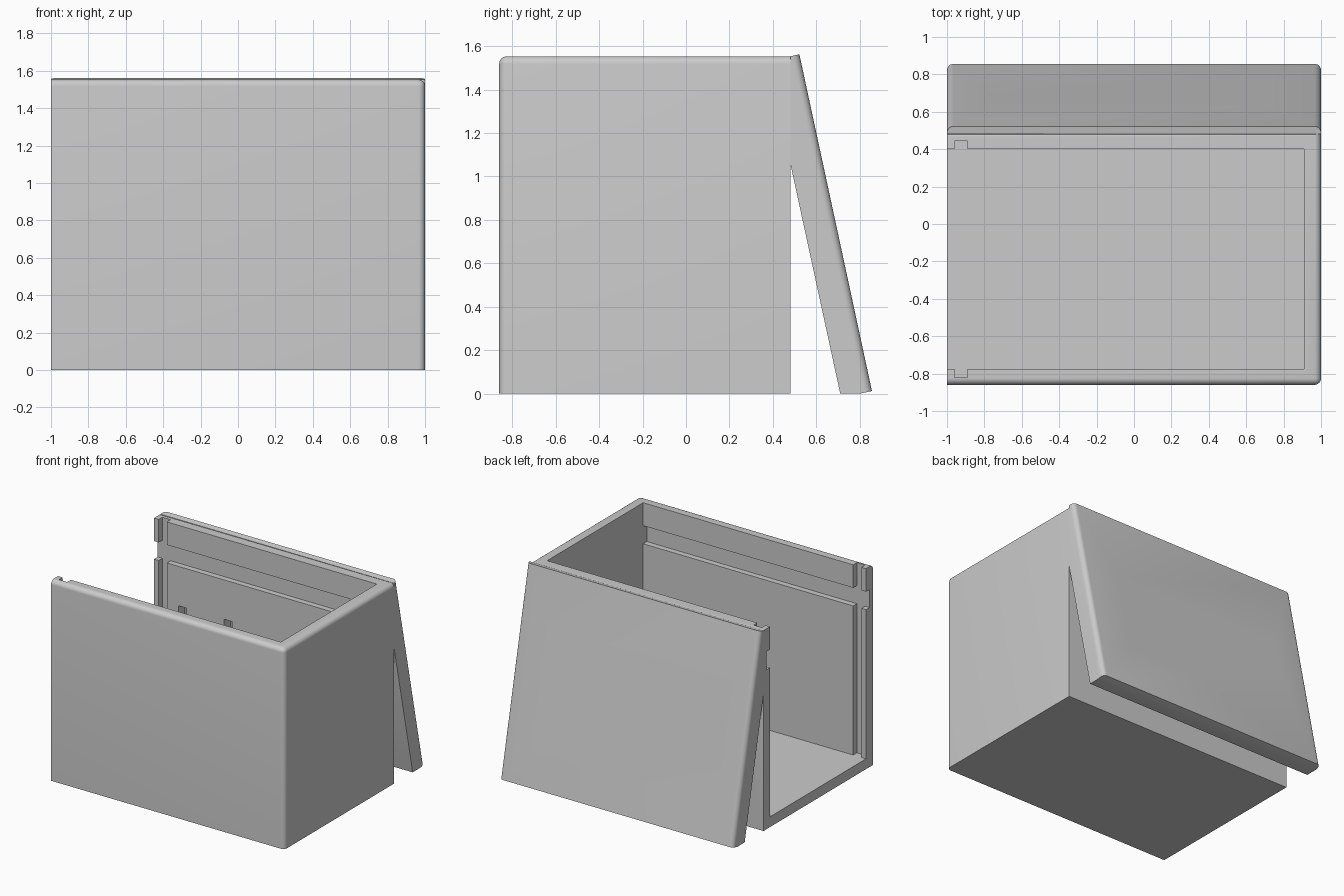
import bpy, bmesh, math
from mathutils import Matrix, Vector

cube = bpy.data.objects.get("Cube")
if cube:
    bpy.data.objects.remove(cube)

grey = bpy.data.materials.new("plain grey")
grey.use_nodes = True
colour = (0.6, 0.6, 0.6, 1)
grey.diffuse_color = colour
grey.node_tree.nodes["Principled BSDF"].inputs["Base Color"].default_value = colour

# Overall sizes
FRONT, BACK, TOP = -0.86, 0.48, 1.553
IN_FRONT, IN_BACK, IN_SIDE, FLOOR = -0.775, 0.40, 0.91, 0.08


def finish(bm, name):
    bmesh.ops.recalc_face_normals(bm, faces=bm.faces)
    mesh = bpy.data.meshes.new(name)
    bm.to_mesh(mesh)
    bm.free()
    mesh.materials.append(grey)
    ob = bpy.data.objects.new(name, mesh)
    bpy.context.collection.objects.link(ob)
    return ob


def add_box(bm, x, y, z):
    verts = bmesh.ops.create_cube(bm, size=1)["verts"]
    for v in verts:
        v.co = [r[0] + (c + 0.5) * (r[1] - r[0]) for c, r in zip(v.co, (x, y, z))]
    return verts


def box(x, y, z, matrix=None):
    bm = bmesh.new()
    add_box(bm, x, y, z)
    if matrix:
        bm.transform(matrix)
    return finish(bm, "cutter")


def bevel(bm, rule, width):
    edges = [e for e in bm.edges if rule(*[v.co for v in e.verts])]
    bmesh.ops.bevel(bm, geom=edges, offset=width, segments=6, profile=0.5, affect='EDGES')


def cut(ob, cutters):
    for c in cutters:
        c.hide_render = True
        mod = ob.modifiers.new("cut", 'BOOLEAN')
        mod.operation, mod.solver, mod.object = 'DIFFERENCE', 'EXACT', c
    bpy.context.view_layer.update()
    result = bpy.data.meshes.new_from_object(ob.evaluated_get(bpy.context.evaluated_depsgraph_get()))
    ob.modifiers.clear()
    ob.data = result
    for c in cutters:
        bpy.data.objects.remove(c)


def smooth(ob):
    bpy.ops.object.select_all(action='DESELECT')
    ob.select_set(True)
    bpy.context.view_layer.objects.active = ob
    bpy.ops.object.shade_smooth_by_angle(angle=math.radians(30))


# Open box: rounded front, top and side edges
def near(a, b, axis, value):
    return abs(a[axis] - value) < 0.001 and abs(b[axis] - value) < 0.001


bm = bmesh.new()
add_box(bm, (-1, 1), (FRONT, BACK), (0, TOP))
bevel(bm, lambda a, b: (near(a, b, 2, TOP) and (near(a, b, 0, 1) or near(a, b, 1, FRONT)))
      or (near(a, b, 0, 1) and near(a, b, 1, FRONT)), 0.035)
bevel(bm, lambda a, b: near(a, b, 2, TOP) and near(a, b, 1, BACK), 0.012)
shell = finish(bm, "box_shell")

# Cavity, open at the top and at one side, with slots for sliding panels
groove = (IN_FRONT - 0.045, IN_BACK + 0.045)
cutters = [
    box((-1.2, IN_SIDE), (IN_FRONT, IN_BACK), (FLOOR, 2)),
    box((-0.96, -0.89), groove, (FLOOR, 2)),
    box((-1.2, IN_SIDE), groove, (1.235, 1.375)),
]
for x in (-0.79, -0.40):
    cutters.append(box((x, x + 0.07), (0.3, 0.6), (0.80, 0.93)))
cut(shell, cutters)
smooth(shell)

# Sloping back panel, extruded from its side profile
foot, head = Vector((0, 0.856, 0.012)), Vector((0, 0.522, 1.562))
profile = [(BACK, 1.06), (0.71, 0), (0.80, 0), foot[1:], head[1:], (BACK, TOP)]
bm = bmesh.new()
face = bm.faces.new([bm.verts.new((-1, y, z)) for y, z in profile])
ext = bmesh.ops.extrude_face_region(bm, geom=[face])["geom"]
bmesh.ops.translate(bm, vec=(2, 0, 0), verts=[v for v in ext if isinstance(v, bmesh.types.BMVert)])


def on_slope(p):
    return any((p.yz - q.yz).length < 0.001 for q in (foot, head))


bevel(bm, lambda a, b: on_slope(a) and on_slope(b) and (a - b).length < 1.9, 0.035)
panel = finish(bm, "back_panel")

# Frame on the slope: x along the panel, y up the slope, z outward
up = (head - foot).normalized()
out = Vector((0, up.z, -up.y))
slope = Matrix((Vector((1, 0, 0)), up, out)).transposed().to_4x4()
slope.translation = foot

DEPTH = 0.087
pocket = box((0.10, 0.68), (0.384, 1.025), (-DEPTH, 0.1), slope)
window = box((-0.77, -0.32), (0.74, 1.025), (-0.4, 0.1), slope)
slit = box((0.22, 0.56), (0.90, 0.99), (-DEPTH - 0.03, -0.02), slope)
cutters = [pocket, window, slit]
for x in (0.16, 0.62):
    for y in (0.50, 0.97):
        bm = bmesh.new()
        bmesh.ops.create_cone(bm, cap_ends=True, segments=24, radius1=0.027, radius2=0.027, depth=0.08,
                              matrix=slope @ Matrix.Translation((x, y, -DEPTH)))
        cutters.append(finish(bm, "cutter"))
cut(panel, cutters)
smooth(panel)
